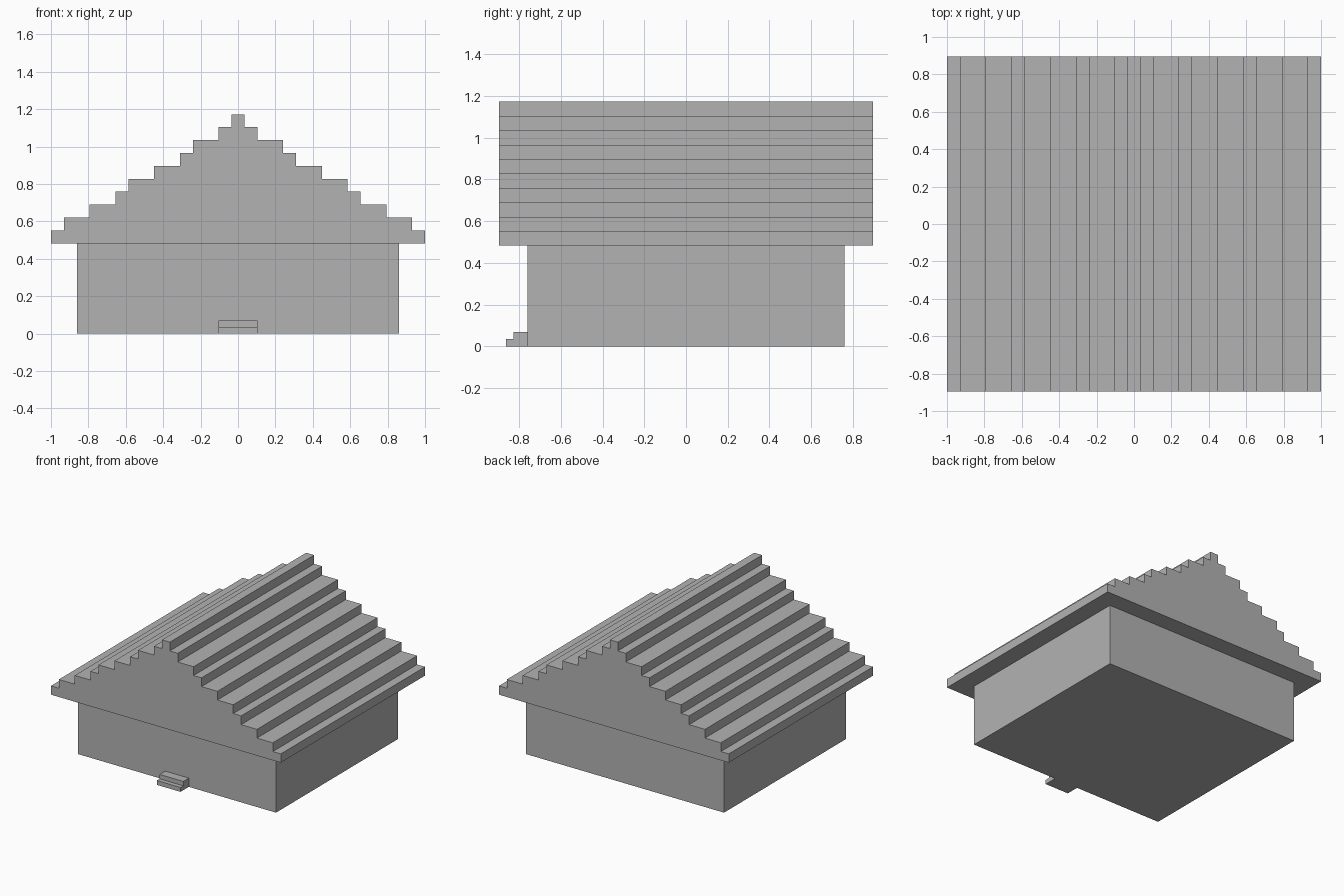
import bpy
import bmesh

cube = bpy.data.objects.get("Cube")
if cube:
    bpy.data.objects.remove(cube, do_unlink=True)

U = 2 / 29  # one block

stone = bpy.data.materials.new("plain_grey")
stone.use_nodes = True
grey = (0.45, 0.45, 0.45, 1)
stone.diffuse_color = grey
stone.node_tree.nodes["Principled BSDF"].inputs["Base Color"].default_value = grey


def extrude_profile(name, points, axis, start, end):
    """Extrude a closed profile (in block units) along x or y."""
    bm = bmesh.new()
    if axis == "y":
        verts = [bm.verts.new((a * U, start * U, z * U)) for a, z in points]
        move = (0, (end - start) * U, 0)
    else:
        verts = [bm.verts.new((start * U, a * U, z * U)) for a, z in points]
        move = ((end - start) * U, 0, 0)
    base = bm.faces.new(verts)
    result = bmesh.ops.extrude_face_region(bm, geom=[base], use_keep_orig=True)
    moved = [g for g in result["geom"] if isinstance(g, bmesh.types.BMVert)]
    bmesh.ops.translate(bm, verts=moved, vec=move)
    bmesh.ops.recalc_face_normals(bm, faces=bm.faces)
    mesh = bpy.data.meshes.new(name)
    bm.to_mesh(mesh)
    bm.free()
    mesh.materials.append(stone)
    obj = bpy.data.objects.new(name, mesh)
    bpy.context.collection.objects.link(obj)
    return obj


# House body
eaves = 7
extrude_profile("walls", [(-12.5, 0), (12.5, 0), (12.5, eaves), (-12.5, eaves)],
                "y", -11, 11)

# Stepped gable roof: half width of each course, from the eaves to the ridge
courses = [14.5, 13.5, 11.5, 9.5, 8.5, 6.5, 4.5, 3.5, 1.5, 0.5]
right_edge = []
for i, half in enumerate(courses):
    right_edge += [(half, eaves + i), (half, eaves + i + 1)]
left_edge = [(-x, z) for x, z in reversed(right_edge)]
extrude_profile("stepped_roof", right_edge + left_edge, "y", -13, 13)

# Two-tread doorstep at the front
extrude_profile("front_steps",
                [(-11, 0), (-12.5, 0), (-12.5, 0.5), (-12, 0.5), (-12, 1), (-11, 1)],
                "x", -1.5, 1.5)
